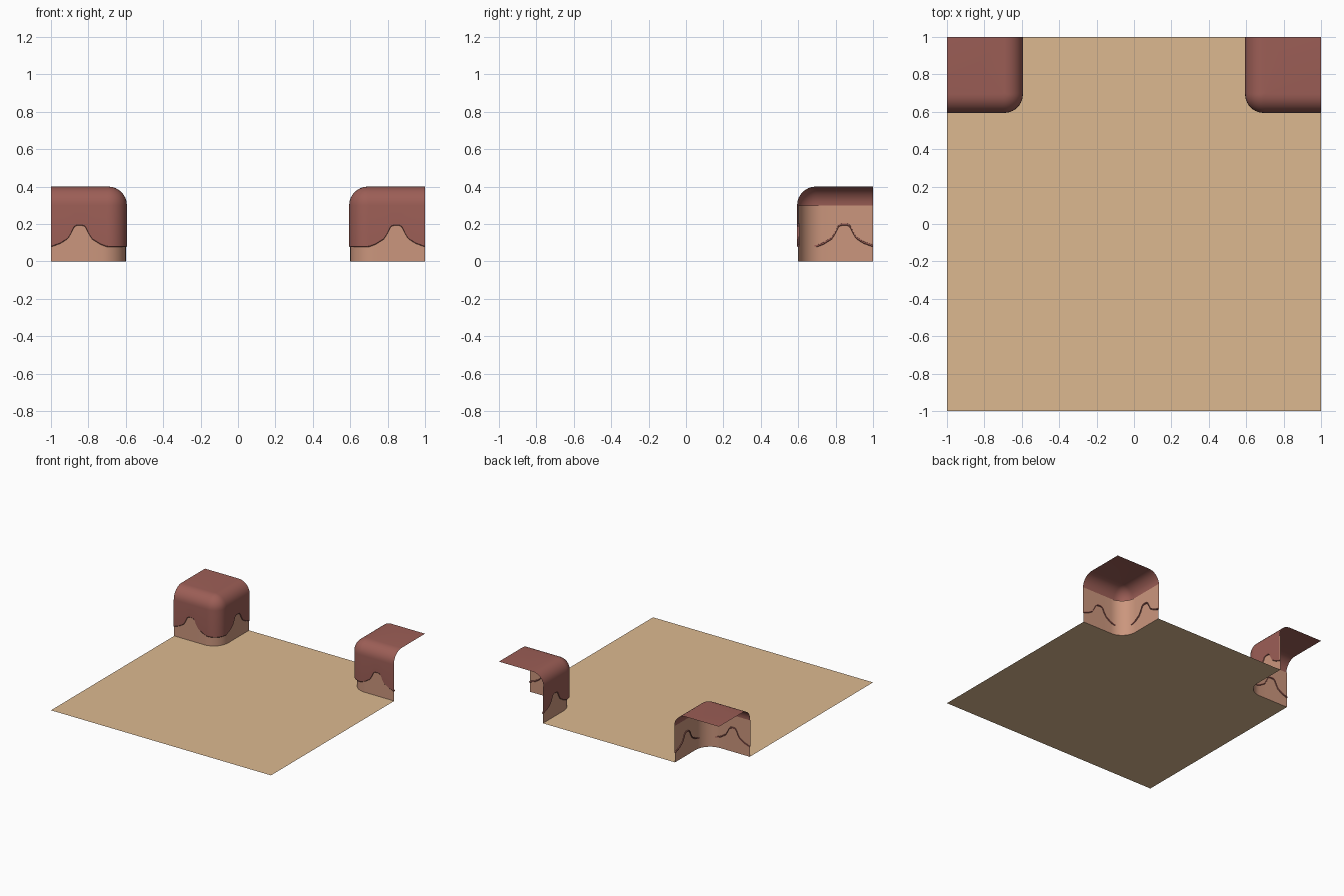
import bpy, bmesh, math

if "Cube" in bpy.data.objects:
    bpy.data.objects.remove(bpy.data.objects["Cube"])

WALL, SHELL = 0.60, 0.594      # inner wall and coating positions
R_WALL, R_SHELL = 0.13, 0.10   # plan corner radii
TOP = 0.40


def srgb(r, g, b):
    f = lambda c: c / 12.92 if c <= 0.04045 else ((c + 0.055) / 1.055) ** 2.4
    return (f(r / 255), f(g / 255), f(b / 255), 1)


def material(name, rgb):
    m = bpy.data.materials.new(name)
    m.diffuse_color = srgb(*rgb)
    m.use_nodes = True
    m.node_tree.nodes["Principled BSDF"].inputs["Base Color"].default_value = m.diffuse_color
    return m


tan = material("tan", (220, 185, 144))
pink = material("dusty pink", (203, 150, 125))
red = material("brick red", (156, 94, 86))


def corner_path(pos, radius, inset=0.0, n=40, arc=10):
    """Plan line from x=1 round the block corner to y=1."""
    a, c, r = pos + inset, pos + radius, radius - inset
    side = [(1 + (c - 1) * i / n, a) for i in range(n)]
    bend = []
    for i in range(arc + 1):
        t = math.radians(90 * i / arc)
        bend.append((c - r * math.sin(t), c - r * math.cos(t)))
    return side + bend + [(y, x) for x, y in reversed(side)]


# lower edge of the coating: one arch on each side
DRIP = [(0.0, 0.075), (0.70, 0.077), (0.735, 0.09), (0.78, 0.118),
        (0.80, 0.15), (0.815, 0.183), (0.83, 0.191), (0.865, 0.191),
        (0.88, 0.178), (0.892, 0.15), (0.91, 0.12), (0.95, 0.095), (1.0, 0.077)]


def drip_z(p):
    u = min(max(p), 1.0)
    for (u0, z0), (u1, z1) in zip(DRIP, DRIP[1:]):
        if u <= u1:
            return z0 + (z1 - z0) * (u - u0) / (u1 - u0)
    return DRIP[-1][1]


def build(name, mat, rings, cap=None, mirror=True):
    """Skin neighbouring rings; cap is an extra polygon point list."""
    bm = bmesh.new()
    rows = [[bm.verts.new(p) for p in ring] for ring in rings]
    for lo, hi in zip(rows, rows[1:]):
        for i in range(len(lo) - 1):
            bm.faces.new((lo[i], hi[i], hi[i + 1], lo[i + 1]))
    if cap:
        bm.faces.new([bm.verts.new(p) for p in cap])
    bmesh.ops.remove_doubles(bm, verts=bm.verts, dist=0.0002)
    me = bpy.data.meshes.new(name)
    bm.to_mesh(me)
    bm.free()
    me.materials.append(mat)
    ob = bpy.data.objects.new(name, me)
    bpy.context.collection.objects.link(ob)
    bpy.ops.object.select_all(action='DESELECT')
    ob.select_set(True)
    bpy.context.view_layer.objects.active = ob
    bpy.ops.object.shade_smooth_by_angle(angle=math.radians(35))
    if mirror:
        ob.modifiers.new("mirror", 'MIRROR').use_axis[0] = True
    return ob


# floor sheet with both block footprints cut away
foot = corner_path(WALL, R_WALL, n=1)
outline = [(-1, -1), (1, -1)] + foot + [(-x, y) for x, y in reversed(foot)]
build("floor", tan, [], [(x, y, 0) for x, y in outline], mirror=False)

# lower walls, open at the back and outer sides
plan = corner_path(WALL, R_WALL, n=4)
build("lower_wall", pink, [[(x, y, z) for x, y in plan] for z in (0, 0.30)])

# coating: tucked lip, dripping wall, rounded shoulder and flat top
edge = corner_path(SHELL, R_SHELL)
rings = []
for inset, lift in ((0.004, 0.012), (0.013, 0.011), (0.013, 0.003), (0.009, 0.0),
                    (0.003, 0.0), (0.0, 0.004)):
    rings.append([(x, y, drip_z(e) + lift) for (x, y), e in
                  zip(corner_path(SHELL, R_SHELL, inset), edge)])
for k in range(9):
    t = math.radians(90 * k / 8)
    d = R_SHELL * (1 - math.cos(t))
    z = TOP - R_SHELL * (1 - math.sin(t))
    rings.append([(x, y, z) for x, y in corner_path(SHELL, R_SHELL, d)])
lid = [(p[0], p[1], TOP) for p in corner_path(SHELL, R_SHELL, R_SHELL)]
flat = []
for p in lid + [(1, 1, TOP)]:
    if not flat or math.dist(p, flat[-1]) > 0.001:
        flat.append(p)
build("dripping_coating", red, rings, flat[::-1])
